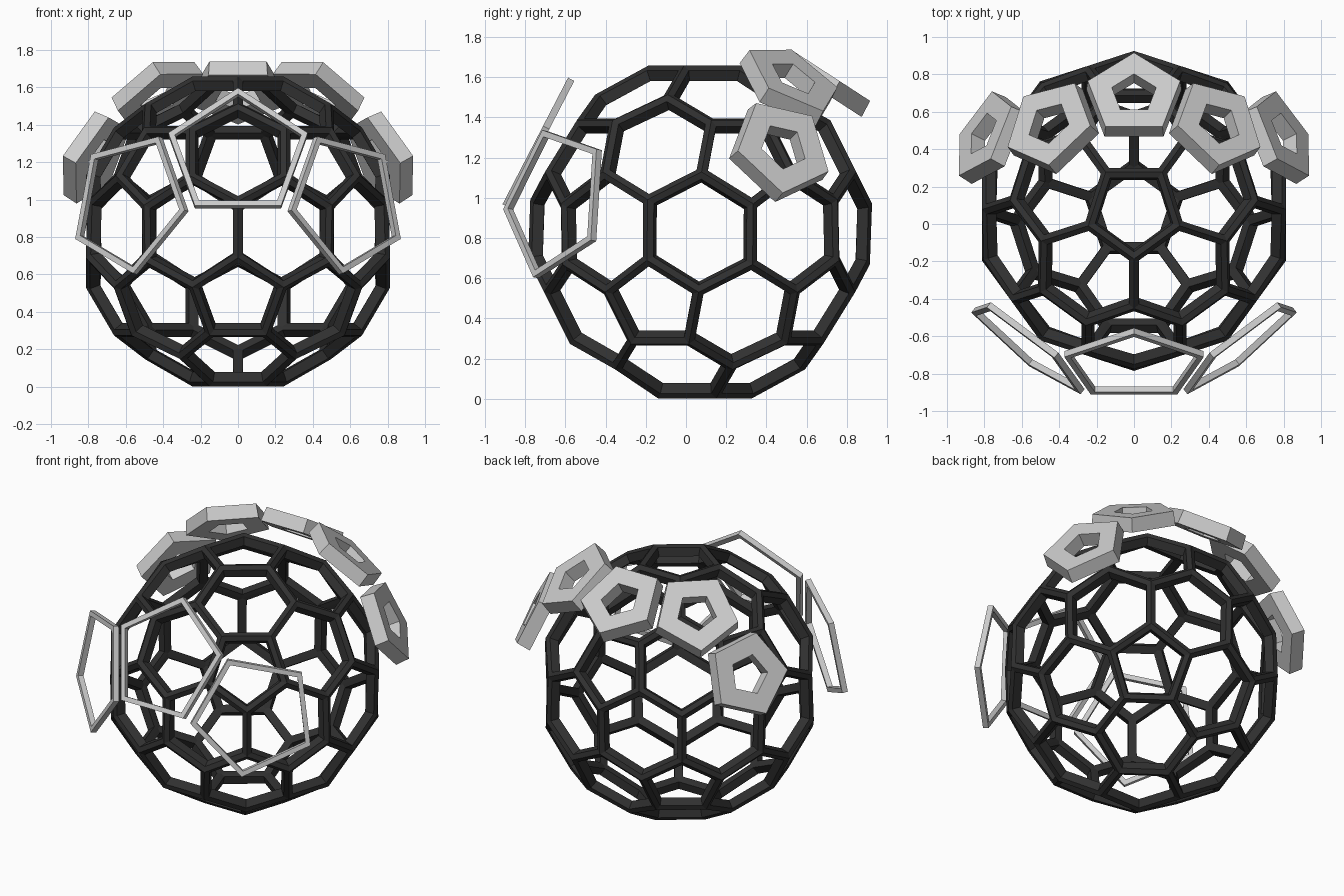
import bpy, bmesh
from math import sin, cos, pi, radians, atan, atan2
from itertools import combinations
from mathutils import Vector

if "Cube" in bpy.data.objects:
    bpy.data.objects.remove(bpy.data.objects["Cube"])

C = Vector((0, 0.07, 0.83))          # centre of the ball

def finish(name, bm, mat=None):
    bmesh.ops.remove_doubles(bm, verts=bm.verts, dist=1e-4)
    bmesh.ops.recalc_face_normals(bm, faces=bm.faces)
    me = bpy.data.meshes.new(name)
    bm.to_mesh(me)
    bm.free()
    ob = bpy.data.objects.new(name, me)
    bpy.context.collection.objects.link(ob)
    if mat:
        me.materials.append(mat)

def rings_to_mesh(bm, rings):
    # closed skin between successive loops of points
    vs = [[bm.verts.new(p) for p in r] for r in rings]
    for a, b in zip(vs, vs[1:]):
        n = len(a)
        for i in range(n):
            j = (i + 1) % n
            bm.faces.new((a[i], a[j], b[j], b[i]))

# Directions of the 12 pentagons, 20 triple points and 30 hexagons
e = atan(0.5)
pents = [Vector((0, 0, 1)), Vector((0, 0, -1))]
for s in (1, -1):
    for k in range(5):
        a = s * pi / 2 + k * 2 * pi / 5
        pents.append(Vector((cos(e) * cos(a), cos(e) * sin(a), s * sin(e))))
near = lambda a, b: a.dot(b) > 0.4
triples = [(a + b + c).normalized() for a, b, c in combinations(pents, 3)
           if near(a, b) and near(b, c) and near(a, c)]
hexes = [(a + b).normalized() for a, b in combinations(pents, 2) if near(a, b)]

# Cage corners
corners = [t * 0.86 for t in triples]
for p in pents:
    for t in sorted(triples, key=lambda t: -t.dot(p))[:5]:
        corners.append(p.slerp(t, 17.25 / 37.38) * 0.867)

# Cage: a ridged rim around every cell
dark = bpy.data.materials.new("dark")
dark.diffuse_color = (0.03, 0.03, 0.03, 1)
dark.use_nodes = True
dark.node_tree.nodes["Principled BSDF"].inputs["Base Color"].default_value = dark.diffuse_color
bm = bmesh.new()
for d, n in [(p, 5) for p in pents] + [(h, 6) for h in hexes]:
    loop = sorted(corners, key=lambda v: -v.normalized().dot(d))[:n]
    u = d.orthogonal().normalized()
    w = d.cross(u)
    loop.sort(key=lambda v: atan2(v.dot(w), v.dot(u)))
    inset = []
    for i, v in enumerate(loop):
        a = (loop[i - 1] - v).normalized()
        b = (loop[(i + 1) % n] - v).normalized()
        inset.append(v + (a + b) * 0.029 / a.cross(b).length)
    rings_to_mesh(bm, [[C + v for v in loop],
                       [C + v * 0.99 for v in inset],
                       [C + v * 0.925 for v in inset],
                       [C + v * 0.915 for v in loop]])
finish("ball_cage", bm, dark)

def pentagon_frame(name, centre, normal, apex, outer, back, inner, depth):
    # flat ring lying under its outer face, one corner pointing along apex
    n = Vector(normal).normalized()
    u = Vector(apex)
    u = (u - n * u.dot(n)).normalized()
    w = n.cross(u)
    def ring(r, h):
        return [Vector(centre) + n * h + (u * cos(k * 2 * pi / 5) + w * sin(k * 2 * pi / 5)) * r
                for k in range(5)]
    bm = bmesh.new()
    rings_to_mesh(bm, [ring(outer, 0), ring(back, -depth), ring(inner, -depth),
                       ring(inner, 0), ring(outer, 0)])
    finish(name, bm)

# Thick pentagons arching over the top and back
thick = (0.26, 0.268, 0.125, 0.09)
a = radians(33)
pentagon_frame("thick_pentagon_centre", (0, 0.698, 1.624), (0, sin(a), cos(a)),
               (0, cos(a), -sin(a)), *thick)
# Large thin pentagons across the front
thin = (0.392, 0.392, 0.355, 0.035)
pentagon_frame("thin_pentagon_centre", (0, -0.767, 1.25), (0, -0.888, 0.46),
               (0, 0.46, 0.888), *thin)
for side, s in (("right", 1), ("left", -1)):
    for name, c, ap, size in (
            ("thick_pentagon_upper", (0.455, 0.538, 1.6), (0.24, 0.255, -0.30), thick),
            ("thick_pentagon_lower", (0.81, 0.485, 1.254), (-0.053, 0.235, -0.128), thick),
            ("thin_pentagon_side", (0.586, -0.661, 0.984), (0.194, 0.211, 0.251), thin)):
        c = Vector((c[0] * s, c[1], c[2]))
        pentagon_frame(name + "_" + side, c, c - C, (ap[0] * s, ap[1], ap[2]), *size)
